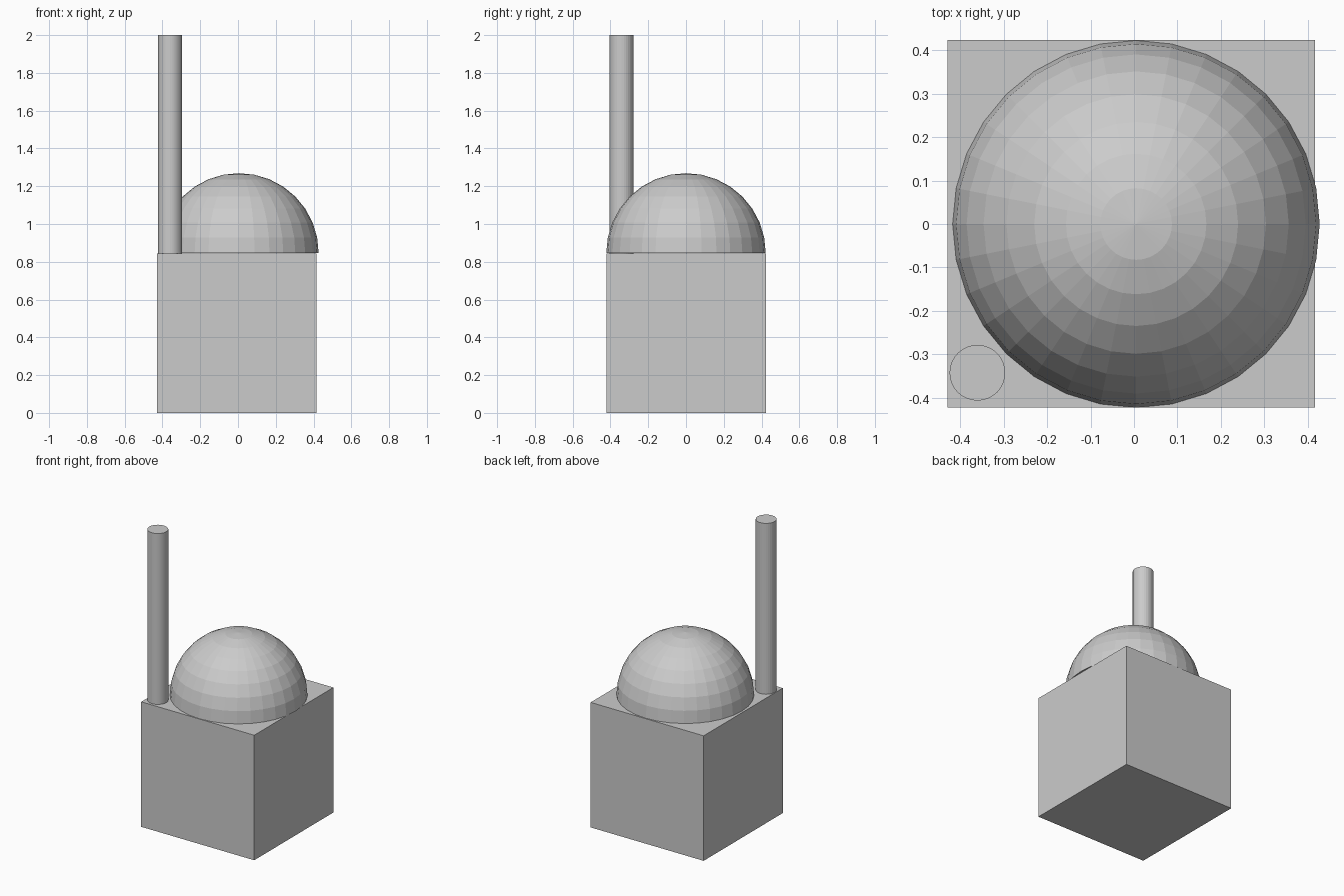
import bpy, bmesh

if "Cube" in bpy.data.objects:
    bpy.data.objects.remove(bpy.data.objects["Cube"])

BASE = 0.845  # cube side and height of the platform
R = 0.422     # dome radius

# Cube base
bpy.ops.mesh.primitive_cube_add(size=BASE, location=(-0.006, 0.001, BASE / 2))
bpy.context.object.name = "base_block"

# Dome: upper half of a faceted sphere, closed underneath
bpy.ops.mesh.primitive_uv_sphere_add(segments=32, ring_count=16, radius=R,
                                     location=(0.005, 0, BASE + 0.002))
dome = bpy.context.object
dome.name = "dome"
bm = bmesh.new()
bm.from_mesh(dome.data)
bmesh.ops.delete(bm, geom=[v for v in bm.verts if v.co.z < -0.001], context='VERTS')
bmesh.ops.holes_fill(bm, edges=[e for e in bm.edges if e.is_boundary], sides=0)
bmesh.ops.recalc_face_normals(bm, faces=bm.faces[:])
bm.to_mesh(dome.data)
bm.free()

# Tall corner post
bpy.ops.mesh.primitive_cylinder_add(vertices=32, radius=0.064, depth=2 - BASE,
                                    location=(-0.36, -0.342, (2 + BASE) / 2))
bpy.context.object.name = "corner_post"
